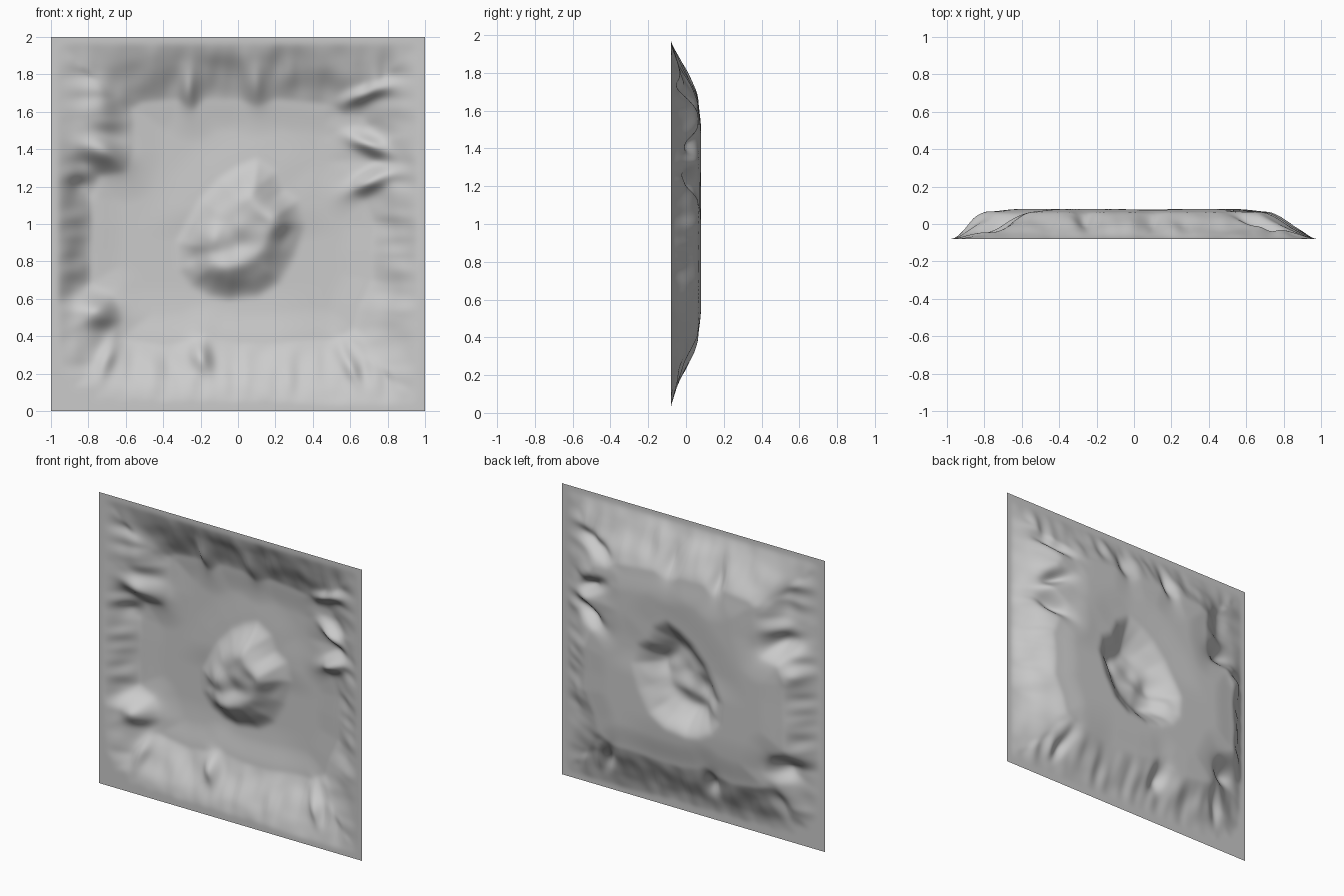
import bpy
import math
from mathutils import Vector, noise

if "Cube" in bpy.data.objects:
    bpy.data.objects.remove(bpy.data.objects["Cube"])

N = 200            # grid resolution
LOW, HIGH = -0.08, 0.08

# outline (x, z) of the raised plateau
PLATEAU = [(-.52, 1.65), (-.32, 1.67), (-.25, 1.61), (-.18, 1.67), (0, 1.67), (.1, 1.63),
           (.2, 1.67), (.4, 1.65), (.52, 1.63), (.56, 1.59), (.66, 1.58), (.7, 1.52),
           (.61, 1.43), (.74, 1.34), (.62, 1.25), (.6, 1.18), (.68, 1.13), (.73, 1.0),
           (.71, .85), (.72, .7), (.65, .55), (.62, .44), (.52, .38), (.4, .38), (.2, .36),
           (0, .36), (-.12, .38), (-.18, .41), (-.25, .37), (-.4, .35), (-.55, .37),
           (-.64, .39), (-.62, .5), (-.67, .62), (-.79, .68), (-.79, .85), (-.78, 1.0),
           (-.79, 1.15), (-.74, 1.26), (-.6, 1.28), (-.56, 1.4), (-.56, 1.55), (-.57, 1.62)]

# outline of the crater in the middle
CRATER = [(0, 1.29), (.1, 1.33), (.19, 1.27), (.23, 1.17), (.31, 1.12), (.34, 1.0), (.29, .84),
          (.21, .7), (.1, .63), (-.05, .61), (-.15, .63), (-.24, .68), (-.3, .76), (-.31, .9),
          (-.26, 1.0), (-.19, 1.12), (-.09, 1.23)]

# gullies (+) and spurs (-): x, z, radius x, radius z, tilt, depth
GULLIES = [(-.72, 1.38, .12, .07, -.4, .07), (-.74, 1.62, .1, .14, 0, .05),
           (-.74, .54, .09, .07, -.2, .06), (-.2, .29, .05, .08, .4, .05),
           (.1, 1.74, .05, .09, 0, .04), (-.27, 1.72, .04, .09, 0, .04),
           (.7, 1.42, .12, .04, -.45, .06), (.71, 1.23, .12, .045, .45, .06),
           (.67, 1.69, .12, .035, .35, .05), (.6, .24, .12, .035, -1.1, .04),
           (-.7, .28, .12, .04, 1.2, .04), (-.85, 1.2, .06, .05, 0, -.03)]


def signed_dist(x, z, poly):
    """Distance to an outline, negative inside."""
    best, inside = 9.0, False
    for (ax, az), (bx, bz) in zip(poly, poly[1:] + poly[:1]):
        dx, dz = bx - ax, bz - az
        t = max(0, min(1, ((x - ax) * dx + (z - az) * dz) / (dx * dx + dz * dz)))
        best = min(best, (x - ax - t * dx) ** 2 + (z - az - t * dz) ** 2)
        if (az > z) != (bz > z) and x < ax + (z - az) * dx / dz:
            inside = not inside
    return -math.sqrt(best) if inside else math.sqrt(best)


def smooth(t):
    t = max(0, min(1, t))
    return t * t * (3 - 2 * t)


def depth(x, z):
    zc = z - 1
    edge = min(1 - abs(x), 1 - abs(zc))
    if edge < 1e-6:
        return LOW
    n = noise.noise(Vector((x * 7, z * 7, 3)))
    d = signed_dist(x, z, PLATEAU)
    c = -signed_dist(x, z, CRATER)
    # gently domed plateau, sagging at the bottom and dipping to the crater at the top
    shoulder = HIGH - .016
    y = shoulder + .016 * smooth(-d / .2 + .1)
    if d > 0:
        # outer slope between foot and plateau, lower at the corners
        cx, cz = 1 - abs(x), 1 - abs(zc)
        foot = max(0, cx * cz / math.hypot(cx, cz) - .035)
        f = foot / (foot + d + 1e-6)
        # ribs running down the slope
        along = x if abs(zc) > abs(x) else zc
        rib = noise.noise(Vector((along * 12, edge * 2.5, 7)))
        f += (.13 * rib + .08 * n) * 4 * f * (1 - f)
        y = LOW + (shoulder - LOW) * (.4 * smooth(f) + .6 * max(0, min(1, f)))
    fade = smooth(edge / .15)
    y -= .018 * fade * smooth((.68 - z) / .35) * smooth((.5 - x) / .3)
    y -= .012 * smooth(1 + c / .25) * smooth((z - .9) / .2)
    for gx, gz, rx, rz, tilt, a in GULLIES:
        u = (x - gx) * math.cos(tilt) + (z - gz) * math.sin(tilt)
        v = (z - gz) * math.cos(tilt) - (x - gx) * math.sin(tilt)
        y -= a * fade * math.exp(-(u / rx) ** 2 - (v / rz) ** 2)
    # crater with lobed walls
    if c > -.03:
        lobes = noise.noise(Vector((x * 7 + 2, z * 7, 1)))
        y -= .125 * smooth((c + .03) / .2) * (1 + .25 * lobes)
        y += .02 * smooth(c / .08) * math.exp(-((z - .87 - .25 * x) / .06) ** 2)
    return max(LOW, min(HIGH, y))


# sample the relief and soften it
grid = [[depth(-1 + 2 * i / N, 2 * j / N) for i in range(N + 1)] for j in range(N + 1)]
for _ in range(4):
    old = [row[:] for row in grid]
    for j in range(1, N):
        for i in range(1, N):
            grid[j][i] = .2 * (old[j][i] + old[j - 1][i] + old[j + 1][i]
                               + old[j][i - 1] + old[j][i + 1])

# relief sheet standing upright
verts = [(-1 + 2 * i / N, grid[j][i], 2 * j / N) for j in range(N + 1) for i in range(N + 1)]
faces = []
for j in range(N):
    for i in range(N):
        a = j * (N + 1) + i
        faces.append((a, a + N + 1, a + N + 2, a + 1))

mesh = bpy.data.meshes.new("crater_terrain")
mesh.from_pydata(verts, [], faces)
mesh.polygons.foreach_set("use_smooth", [True] * len(faces))
mesh.update()
terrain = bpy.data.objects.new("crater_terrain", mesh)
bpy.context.collection.objects.link(terrain)
